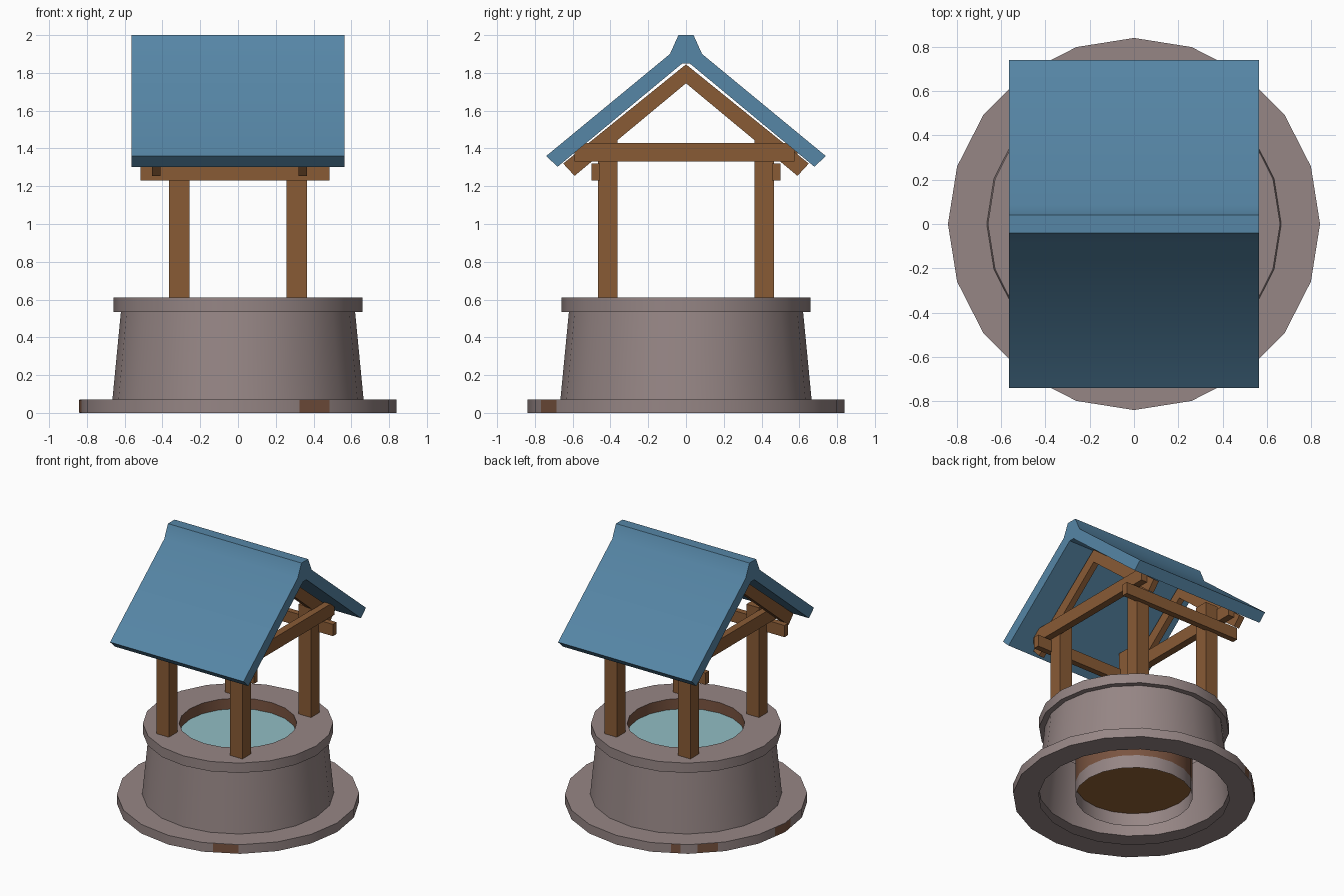
import bpy, bmesh, math

if "Cube" in bpy.data.objects:
    bpy.data.objects.remove(bpy.data.objects["Cube"])

def material(name, r, g, b):
    lin = [((c / 255 + 0.055) / 1.055) ** 2.4 for c in (r, g, b)]
    m = bpy.data.materials.new(name)
    m.diffuse_color = (*lin, 1)
    m.use_nodes = True
    m.node_tree.nodes["Principled BSDF"].inputs["Base Color"].default_value = m.diffuse_color
    return m

STONE = material("grey_stone", 150, 134, 133)
WOOD = material("brown_wood", 137, 91, 53)
ROOF = material("blue_roof", 86, 134, 166)
WATER = material("pale_water", 146, 190, 196)
EARTH = material("earth_brown", 122, 84, 64)
FLOOR = material("well_floor_brown", 146, 98, 52)
SIDES = 20

def finish(name, bm, mats, smooth=False):
    me = bpy.data.meshes.new(name)
    bm.to_mesh(me)
    bm.free()
    for m in mats:
        me.materials.append(m)
    if smooth:
        for p in me.polygons:
            p.use_smooth = True
        me.set_sharp_from_angle(angle=math.radians(30))
    ob = bpy.data.objects.new(name, me)
    bpy.context.collection.objects.link(ob)
    return ob

def prism(name, x0, x1, pts, mat, smooth=False):
    """Extrude a y,z outline along x."""
    bm = bmesh.new()
    a = [bm.verts.new((x0, y, z)) for y, z in pts]
    b = [bm.verts.new((x1, y, z)) for y, z in pts]
    n = len(pts)
    bm.faces.new(a)
    bm.faces.new(b[::-1])
    for i in range(n):
        bm.faces.new((a[i], b[i], b[(i + 1) % n], a[(i + 1) % n]))
    bmesh.ops.recalc_face_normals(bm, faces=bm.faces)
    return finish(name, bm, [mat], smooth)

def box(name, x0, x1, y0, y1, z0, z1, mat):
    return prism(name, x0, x1, [(y0, z0), (y1, z0), (y1, z1), (y0, z1)], mat)

def rim_point(r, k, z):
    a = 2 * math.pi * k / SIDES
    return (r * math.cos(a), r * math.sin(a), z)

# Stone body: foot, tapered wall, rim and inner shaft in one turned outline
profile = [(0.663, 0), (0.84, 0), (0.84, 0.07), (0.665, 0.07), (0.62, 0.535),
           (0.66, 0.535), (0.66, 0.61), (0.408, 0.61), (0.408, 0.1), (0.408, 0)]
bm = bmesh.new()
rings = [[bm.verts.new(rim_point(r, k, z)) for k in range(SIDES)] for r, z in profile]
for i in range(len(rings) - 1):
    for k in range(SIDES):
        j = (k + 1) % SIDES
        f = bm.faces.new((rings[i][k], rings[i][j], rings[i + 1][j], rings[i + 1][k]))
        f.material_index = 1 if i == 7 else 0   # earthy shaft
finish("stone_well", bm, [STONE, EARTH], True)

# Water surface and shaft floor
for name, z, mat in (("water", 0.53, WATER), ("shaft_floor", 0.1, FLOOR)):
    bm = bmesh.new()
    ring = [bm.verts.new(rim_point(0.407, k, z)) for k in range(SIDES)]
    bm.faces.new(ring if mat is WATER else ring[::-1])
    finish(name, bm, [mat])

# Worn earth patches on the foot: face number, start and end along the face
bm = bmesh.new()
for k, t0, t1 in ((16, 0.28, 0.96), (7, 0.25, 0.8), (6, 0.55, 0.8), (9, 0.6, 1.0), (10, 0.0, 0.3)):
    p, q = rim_point(0.842, k, 0), rim_point(0.842, k + 1, 0)
    lo, hi = [[p[i] + (q[i] - p[i]) * t for i in (0, 1)] for t in (t0, t1)]
    bm.faces.new([bm.verts.new((*xy, z)) for xy, z in
                  ((lo, 0.003), (hi, 0.003), (hi, 0.068), (lo, 0.068))])
finish("earth_patches", bm, [EARTH])

# Posts
for sx in (-1, 1):
    for sy in (-1, 1):
        cx, cy = sx * 0.311, sy * 0.415
        box("post", cx - 0.053, cx + 0.053, cy - 0.052, cy + 0.052, 0.6, 1.45, WOOD)

# Long eave beams and cross beams
box("eave_beam_front", -0.515, 0.485, -0.5, -0.455, 1.23, 1.32, WOOD)
box("eave_beam_back", -0.515, 0.485, 0.455, 0.5, 1.23, 1.32, WOOD)
box("cross_beam_right", 0.36, 0.415, -0.59, 0.575, 1.33, 1.43, WOOD)
box("cross_beam_left", -0.415, -0.36, -0.575, 0.59, 1.33, 1.43, WOOD)

# Rafters under the roof
for x in (-0.455, 0.32):
    for s in (-1, 1):
        prism("rafter", x, x + 0.045,
              [(0, 1.845), (s * 0.65, 1.32), (s * 0.59, 1.255), (0, 1.745)], WOOD)

# Roof with raised ridge
half = [(0.04, 2.0), (0.085, 1.9), (0.74, 1.36), (0.68, 1.303), (0.02, 1.85)]
prism("roof", -0.565, 0.565, half + [(-y, z) for y, z in half[::-1]], ROOF, True)
